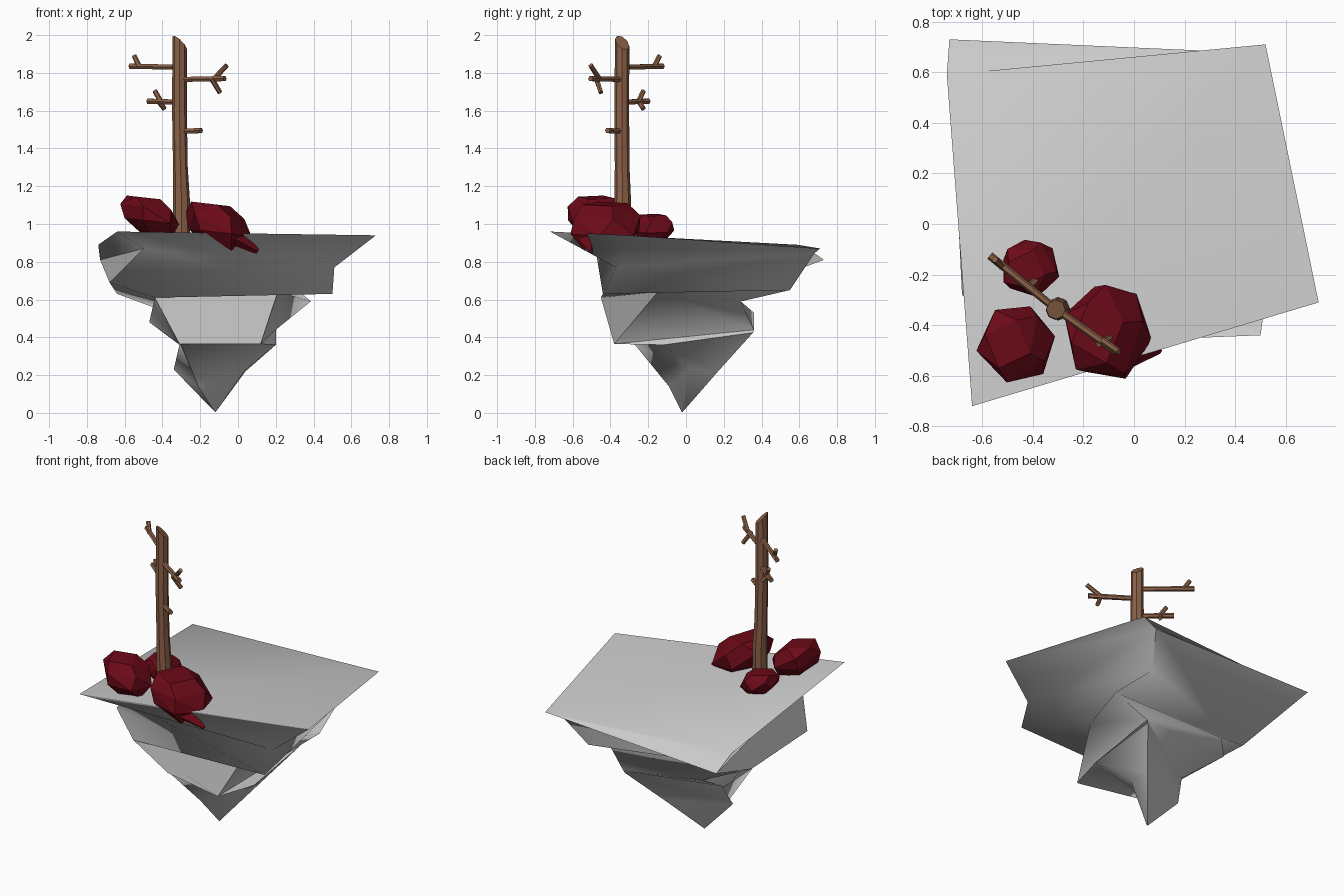
import bpy, bmesh, math
from mathutils import Vector

if "Cube" in bpy.data.objects:
    bpy.data.objects.remove(bpy.data.objects["Cube"])


def material(name, rgb):
    m = bpy.data.materials.new(name)
    m.diffuse_color = (*rgb, 1)
    m.use_nodes = True
    m.node_tree.nodes["Principled BSDF"].inputs["Base Color"].default_value = m.diffuse_color
    return m


BARK = material("bark", (0.26, 0.12, 0.065))
LEAF = material("dark_red", (0.15, 0.003, 0.009))


def finish(name, bm, mat=None):
    bmesh.ops.recalc_face_normals(bm, faces=bm.faces)
    me = bpy.data.meshes.new(name)
    bm.to_mesh(me)
    bm.free()
    ob = bpy.data.objects.new(name, me)
    bpy.context.collection.objects.link(ob)
    if mat:
        me.materials.append(mat)
    return ob


def loft(bm, rings):
    """Skin a stack of equal-sized rings and cap both ends."""
    vs = [[bm.verts.new(p) for p in r] for r in rings]
    n = len(vs[0])
    for a, b in zip(vs, vs[1:]):
        for i in range(n):
            j = (i + 1) % n
            bm.faces.new((a[i], a[j], b[j], b[i]))
    bm.faces.new(vs[0])
    bm.faces.new(vs[-1])


def tube(bm, p, q, r0, r1, sides=6):
    p, q = Vector(p), Vector(q)
    rot = (q - p).to_track_quat('Z', 'Y')
    rings = []
    for c, r in ((p, r0), (q, r1)):
        rings.append([c + rot @ Vector((r * math.cos(k * math.tau / sides),
                                        r * math.sin(k * math.tau / sides), 0))
                      for k in range(sides)])
    loft(bm, rings)


# Floating rock: twisted four-cornered rings narrowing to a point
rock_rings = [
    [(-.64, -.72, .96), (.73, -.31, .94), (.52, .71, .87), (-.74, .59, .89)],
    [(-.50, -.48, .87), (.51, -.37, .77), (.40, .68, .845), (-.73, .73, .81)],
    [(-.68, -.28, .69), (.50, -.44, .63), (.32, .55, .65), (-.64, .24, .63)],
    [(-.44, -.45, .61), (.21, -.15, .64), (.385, .29, .59), (-.37, .36, .53)],
    [(-.31, -.28, .365), (.12, -.38, .365), (.20, .36, .44), (-.47, .27, .48)],
    [(-.30, -.27, .36), (.20, -.12, .36), (.19, .355, .425), (-.31, .07, .36)],
    [(-.21, -.09, .14), (.04, .02, .23), (.04, .17, .22), (-.34, .00, .23)],
    [(-.122, -.022, .005), (-.118, -.022, .005), (-.118, -.018, .005), (-.122, -.018, .005)],
]
bm = bmesh.new()
loft(bm, rock_rings)
rock = finish("floating_rock", bm)
bpy.context.view_layer.objects.active = rock
rock.select_set(True)
bpy.ops.object.shade_smooth_by_angle(angle=math.radians(62))


# Bushes: chunky convex lumps from skewed rings
def bush(name, centre, size, skew, phase, spike=None):
    bm = bmesh.new()
    cx, cy, cz = centre
    for h, r, n in ((-1, .62, 4), (-.25, 1.05, 6), (.5, 1.02, 5), (1, .68, 4)):
        for k in range(n):
            a = phase + h * .8 + k * math.tau / n
            tilt = -.14 * math.cos(a) * r
            bm.verts.new((cx + size[0] * r * math.cos(a) + skew * h,
                          cy + size[1] * r * math.sin(a),
                          cz + size[2] * (h * .9 + tilt)))
    hull = bmesh.ops.convex_hull(bm, input=bm.verts)
    junk = {v for v in hull["geom_interior"] if isinstance(v, bmesh.types.BMVert)}
    bmesh.ops.delete(bm, geom=list(junk), context='VERTS')
    bmesh.ops.dissolve_limit(bm, angle_limit=math.radians(12),
                             verts=bm.verts, edges=bm.edges)
    if spike:
        tube(bm, (cx + .06, cy - .07, cz - .05), spike, .085, .012, 4)
    finish(name, bm, LEAF)


bush("left_bush", (-.465, -.475, 1.04), (.14, .15, .112), -.035, .4)
bush("right_bush", (-.105, -.43, .985), (.16, .186, .135), -.04, 1.1, (.105, -.50, .855))
bush("back_bush", (-.41, -.175, .98), (.11, .11, .075), -.015, 2.0)

# Trunk: tapering octagon with a slanted top
bm = bmesh.new()
trunk = []
for x, y, z, r in ((-.300, -.335, .90, .047), (-.298, -.335, 1.10, .045),
                   (-.305, -.338, 1.30, .039), (-.310, -.340, 1.60, .039),
                   (-.309, -.338, 1.92, .038)):
    trunk.append([(x + r * math.cos(k * math.tau / 8), y + r * math.sin(k * math.tau / 8), z)
                  for k in range(8)])
trunk[-1] = [(x, y, 1.96 - .85 * (x + .309) - .5 * (y + .338)) for x, y, z in trunk[-1]]
loft(bm, trunk)
finish("trunk", bm, BARK)

# Branches along one diagonal, each with short twigs: (tip, [(root, end), ...])
branches = [
    ((-.57, -.125, 1.835), [((-.52, -.17, 1.83), (-.55, -.14, 1.89))]),
    ((-.07, -.505, 1.77), [((-.125, -.46, 1.77), (-.06, -.505, 1.84)),
                           ((-.14, -.475, 1.77), (-.095, -.45, 1.695))]),
    ((-.475, -.20, 1.65), [((-.41, -.25, 1.65), (-.44, -.225, 1.705)),
                           ((-.42, -.25, 1.65), (-.39, -.225, 1.61))]),
    ((-.195, -.415, 1.495), []),
]
for i, (tip, twigs) in enumerate(branches):
    bm = bmesh.new()
    tube(bm, (-.307, -.338, tip[2] - .005), tip, .015, .016)
    for root, end in twigs:
        tube(bm, root, end, .014, .013)
    finish(f"branch_{i + 1}", bm, BARK)
